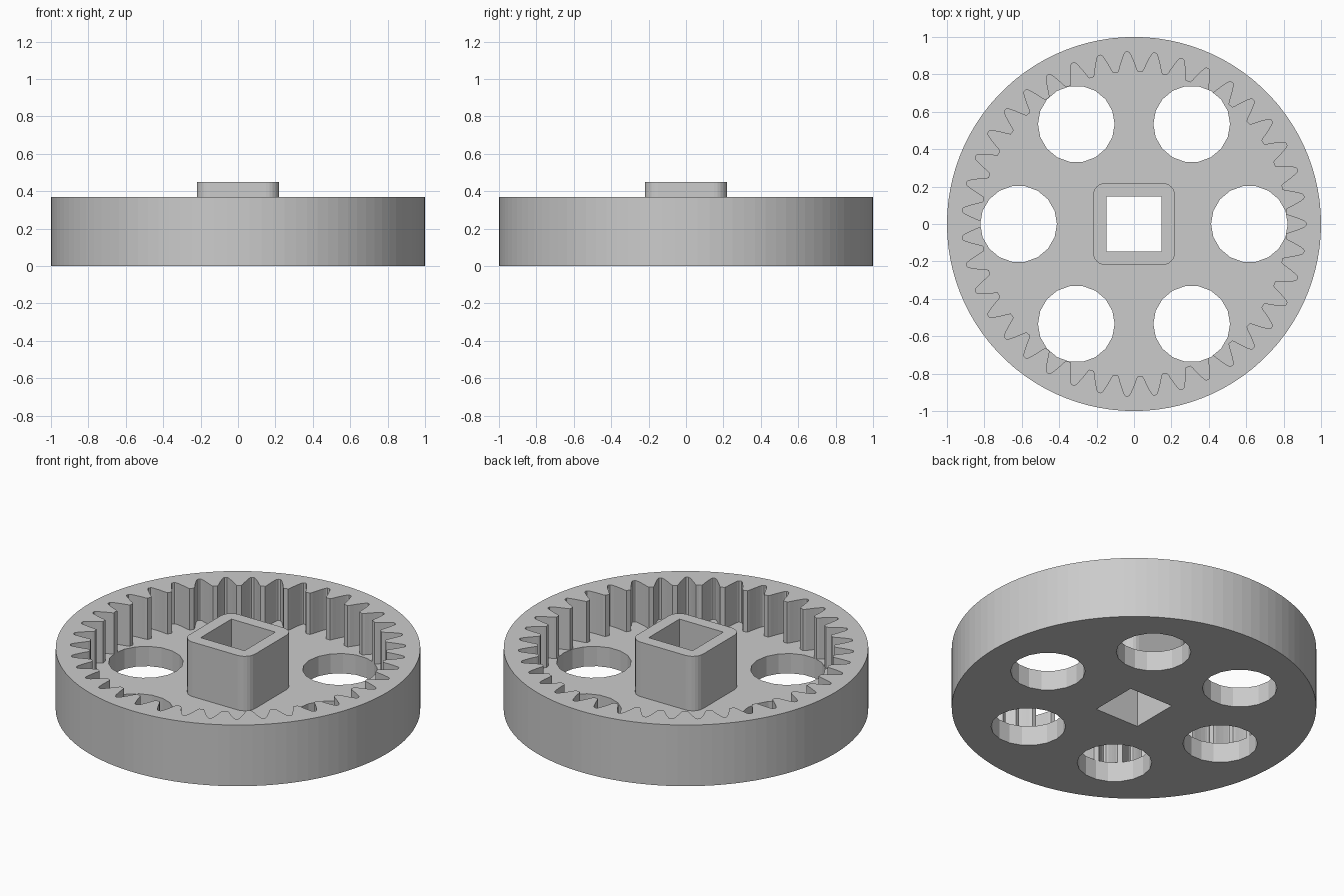
import bpy, bmesh
from math import cos, sin, pi, radians

if "Cube" in bpy.data.objects:
    bpy.data.objects.remove(bpy.data.objects["Cube"], do_unlink=True)

TEETH = 39
HEIGHT, FLOOR, HUB_TOP = 0.37, 0.12, 0.45

grey = bpy.data.materials.new("plain grey")
grey.use_nodes = True
grey.diffuse_color = (0.6, 0.6, 0.6, 1)
grey.node_tree.nodes["Principled BSDF"].inputs["Base Color"].default_value = (0.6, 0.6, 0.6, 1)


def prism(name, outline, z0, z1):
    """Extrude a counter-clockwise outline from z0 to z1."""
    bm = bmesh.new()
    face = bm.faces.new([bm.verts.new((x, y, z0)) for x, y in outline])
    new = bmesh.ops.extrude_face_region(bm, geom=[face])["geom"]
    for v in new:
        if isinstance(v, bmesh.types.BMVert):
            v.co.z = z1
    bmesh.ops.recalc_face_normals(bm, faces=bm.faces)
    mesh = bpy.data.meshes.new(name)
    bm.to_mesh(mesh)
    bm.free()
    mesh.materials.append(grey)
    obj = bpy.data.objects.new(name, mesh)
    bpy.context.collection.objects.link(obj)
    return obj


def combine(target, tool, operation):
    """Apply a boolean and remove the tool."""
    mod = target.modifiers.new("cut", 'BOOLEAN')
    mod.operation, mod.solver, mod.object = operation, 'EXACT', tool
    bpy.context.view_layer.objects.active = target
    bpy.ops.object.modifier_apply(modifier=mod.name)
    bpy.data.objects.remove(tool, do_unlink=True)


def circle(radius, sides, cx=0, cy=0):
    return [(cx + radius * cos(2 * pi * i / sides), cy + radius * sin(2 * pi * i / sides))
            for i in range(sides)]


def rounded_square(half, r, steps=6):
    pts = []
    for q in range(4):
        mid = radians(45 + 90 * q)
        cx, cy = [(half - r) * (1 if f(mid) > 0 else -1) for f in (cos, sin)]
        for i in range(steps + 1):
            a = radians(90 * q + 90 * i / steps)
            pts.append((cx + r * cos(a), cy + r * sin(a)))
    return pts


def gear_outline():
    # One groove as (radius, half angle in degrees), mirrored about its centre
    half = [(0.815, 3.7), (0.828, 3.2), (0.85, 2.65), (0.875, 2.0), (0.9, 1.3), (0.915, 0.8), (0.92, 0.4)]
    groove = [(r, -a) for r, a in half] + [(r, a) for r, a in reversed(half)]
    pts = []
    for k in range(TEETH):
        for r, a in groove:
            t = radians(a + 360 * k / TEETH)
            pts.append((r * cos(t), r * sin(t)))
    return pts


# Outer ring with internal teeth and a solid floor
ring = prism("ring_gear", circle(1, 100), 0, HEIGHT)
combine(ring, prism("tooth_cutter", gear_outline(), FLOOR, 0.6), 'DIFFERENCE')

# Central hub, sunk into the floor
combine(ring, prism("hub", rounded_square(0.22, 0.07), 0.05, HUB_TOP), 'UNION')

# Six round holes through the floor
for k in range(6):
    a = k * pi / 3
    hole = circle(0.205, 18, 0.617 * cos(a), 0.617 * sin(a))
    combine(ring, prism("hole_cutter", hole, -0.1, 0.6), 'DIFFERENCE')

# Square shaft socket through the hub
s = 0.147
combine(ring, prism("socket_cutter", [(-s, -s), (s, -s), (s, s), (-s, s)], -0.1, 0.6), 'DIFFERENCE')
